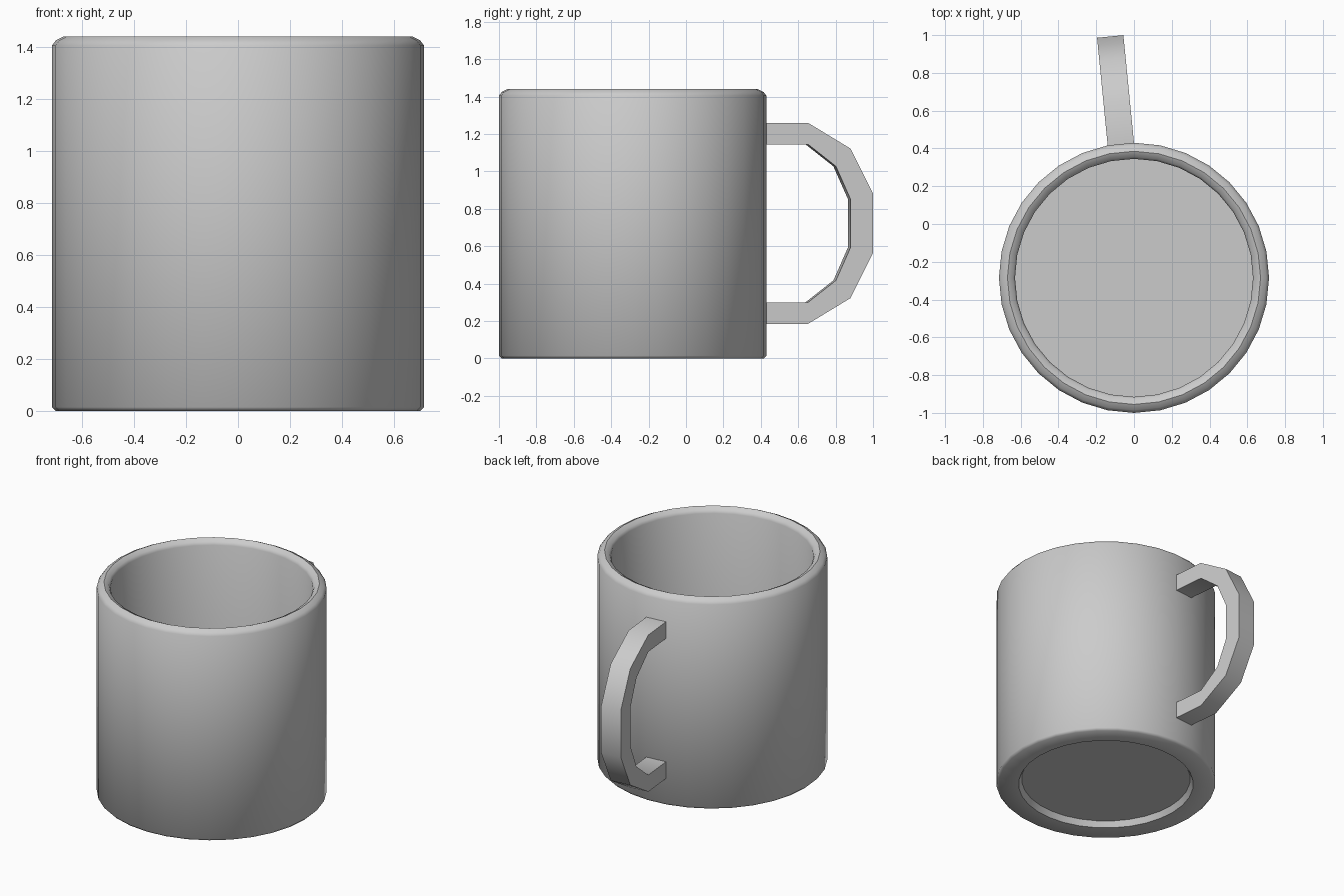
import bpy
import bmesh
import math
from mathutils import Matrix, Vector

cube = bpy.data.objects.get("Cube")
if cube:
    bpy.data.objects.remove(cube, do_unlink=True)

SIDES = 32
CENTRE = Vector((0, -0.285, 0))

grey = bpy.data.materials.new("plain grey")
grey.use_nodes = True
colour = (0.6, 0.6, 0.6, 1)
grey.diffuse_color = colour
grey.node_tree.nodes["Principled BSDF"].inputs["Base Color"].default_value = colour


def finish(name, bm, angle):
    """Turn a bmesh into a smooth-shaded grey object."""
    bmesh.ops.recalc_face_normals(bm, faces=bm.faces)
    mesh = bpy.data.meshes.new(name)
    bm.to_mesh(mesh)
    bm.free()
    mesh.materials.append(grey)
    obj = bpy.data.objects.new(name, mesh)
    bpy.context.collection.objects.link(obj)
    bpy.ops.object.select_all(action="DESELECT")
    obj.select_set(True)
    bpy.context.view_layer.objects.active = obj
    bpy.ops.object.shade_smooth_by_angle(angle=math.radians(angle))
    return obj


# Cup body: closed profile from the recessed underside, over the rim, to the floor
profile = [(0.55, 0.04), (0.57, 0), (0.70, 0), (0.715, 0.015), (0.715, 1.405),
           (0.70, 1.425), (0.67, 1.44), (0.64, 1.425), (0.63, 1.405), (0.63, 0.1)]
bm = bmesh.new()
rings = []
for radius, z in profile:
    ring = bmesh.ops.create_circle(bm, segments=SIDES, radius=radius,
                                   matrix=Matrix.Translation(CENTRE + Vector((0, 0, z))))
    rings.append(ring["verts"])
for low, high in zip(rings, rings[1:]):
    for i in range(SIDES):
        j = (i + 1) % SIDES
        bm.faces.new((low[i], low[j], high[j], high[i]))
bm.faces.new(rings[0])
bm.faces.new(rings[-1])
finish("cup_body", bm, 50)

# Handle: square bar following a faceted loop, mirrored about mid height
MID = 0.7225
outer_half = [(0.69, 0.5375), (0.935, 0.5375), (1.163, 0.40), (1.284, 0.16)]
inner_half = [(0.69, 0.4225), (0.935, 0.4225), (1.085, 0.305), (1.163, 0.13)]


def mirrored(half):
    return half + [(r, -z) for r, z in reversed(half)]


# The handle springs squarely from one facet of the body
turn = Matrix.Translation(CENTRE) @ Matrix.Rotation(math.pi / SIDES, 4, "Z")
bm = bmesh.new()
sections = []
for (ro, zo), (ri, zi) in zip(mirrored(outer_half), mirrored(inner_half)):
    corners = [(-0.07, ro, zo), (0.07, ro, zo), (0.07, ri, zi), (-0.07, ri, zi)]
    sections.append([bm.verts.new(turn @ Vector((x, y, z + MID))) for x, y, z in corners])
for a, b in zip(sections, sections[1:]):
    for i in range(4):
        j = (i + 1) % 4
        bm.faces.new((a[i], a[j], b[j], b[i]))
bm.faces.new(sections[0])
bm.faces.new(sections[-1])
finish("handle", bm, 50)
